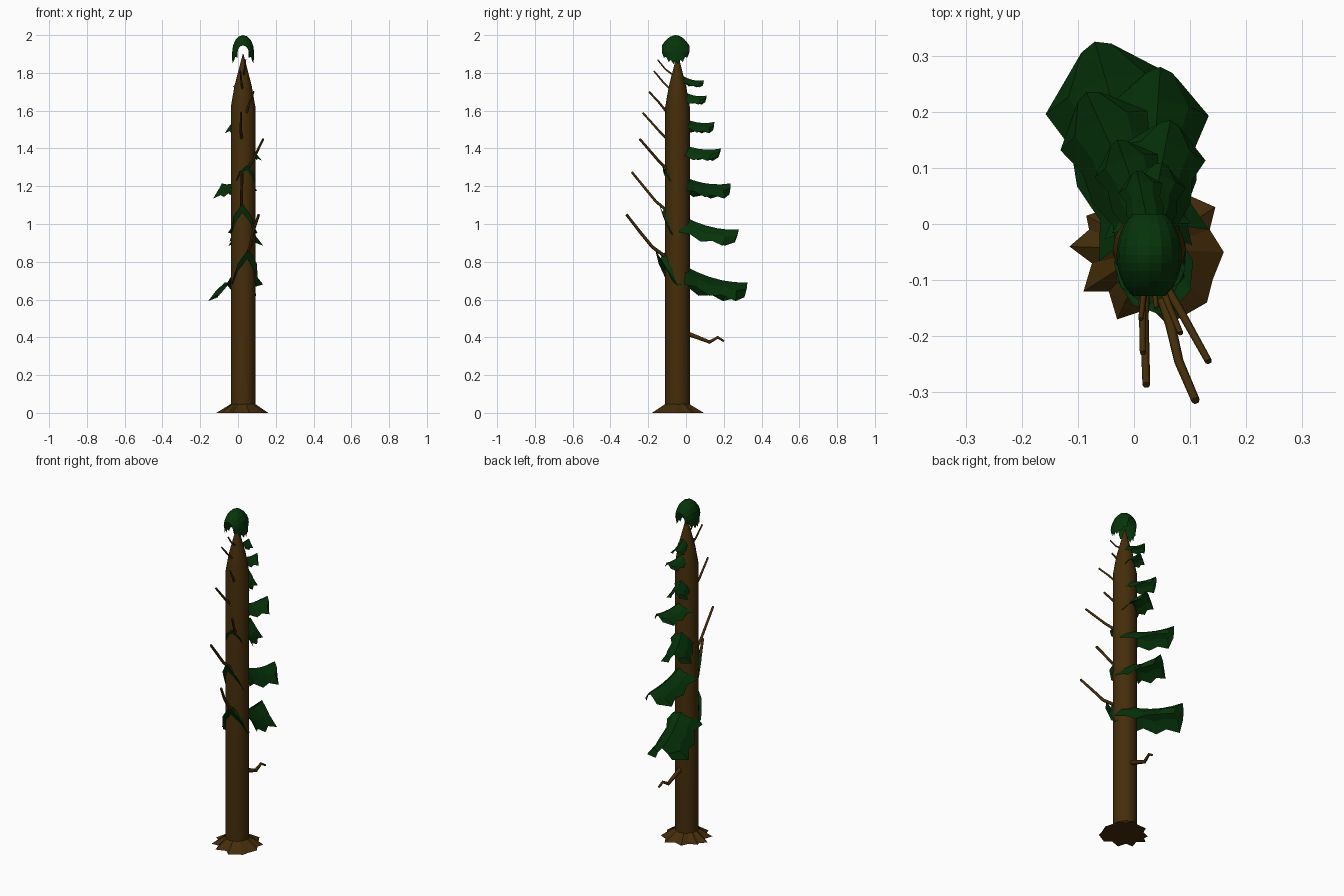
import bpy
import bmesh
import math
from mathutils import Vector

cube = bpy.data.objects.get("Cube")
if cube:
    bpy.data.objects.remove(cube)


def material(name, color):
    m = bpy.data.materials.new(name)
    m.use_nodes = True
    m.diffuse_color = color
    m.node_tree.nodes["Principled BSDF"].inputs["Base Color"].default_value = color
    return m


BARK = material("dark bark", (0.058, 0.026, 0.003, 1))
NEEDLE = material("dark needle green", (0.002, 0.034, 0.003, 1))
AXIS = Vector((0.027, -0.045, 0))


def make_object(name, rows, mat, closed=False, smooth=False):
    """Skin a list of equal-length point rows into a surface."""
    bm = bmesh.new()
    grid = [[bm.verts.new(p) for p in row] for row in rows]
    count = len(rows[0])
    for a, b in zip(grid, grid[1:]):
        for i in range(count if closed else count - 1):
            j = (i + 1) % count
            bm.faces.new((a[i], a[j], b[j], b[i]))
    bmesh.ops.remove_doubles(bm, verts=bm.verts, dist=0.0005)
    bmesh.ops.recalc_face_normals(bm, faces=bm.faces)
    mesh = bpy.data.meshes.new(name)
    bm.to_mesh(mesh)
    bm.free()
    mesh.materials.append(mat)
    obj = bpy.data.objects.new(name, mesh)
    bpy.context.collection.objects.link(obj)
    if smooth:
        bpy.ops.object.select_all(action='DESELECT')
        obj.select_set(True)
        bpy.context.view_layer.objects.active = obj
        bpy.ops.object.shade_smooth_by_angle(angle=math.radians(40))


def ring(radius, z, sides=16):
    return [AXIS + Vector((radius * math.cos(math.tau * i / sides),
                           radius * math.sin(math.tau * i / sides), z)) for i in range(sides)]


def twig(name, points, radius, taper=0.25):
    curve = bpy.data.curves.new(name, 'CURVE')
    curve.dimensions = '3D'
    curve.bevel_depth = radius
    curve.bevel_resolution = 1
    curve.use_fill_caps = True
    line = curve.splines.new('POLY')
    line.points.add(len(points) - 1)
    for i, p in enumerate(points):
        line.points[i].co = (*p, 1)
        line.points[i].radius = 1 - taper * i / (len(points) - 1)
    curve.materials.append(BARK)
    obj = bpy.data.objects.new(name, curve)
    bpy.context.collection.objects.link(obj)


def bough(name, start, tip, widths, half, drop, sweep, mid):
    """Tent of needles: a sagging ridge with ragged sides hanging from it."""
    start, tip = Vector(start), Vector(tip)
    along = tip - start
    along.z = 0
    along.normalize()
    side = Vector((along.y, -along.x, 0))
    rows = []
    last = len(widths) - 1
    for i, w in enumerate(widths):
        t = i / last
        ridge = start.lerp(tip, t) - Vector((0, 0, drop * t * (1 - t)))
        jag = 1 if i % 2 == 0 else 0.78
        row = []
        for u, out, back, down in ((-1, 1, 1, 1), (-1, mid, 0.4, 0.45), (0, 0, 0, 0),
                                   (1, mid, 0.4, 0.45), (1, 1, 1, 1)):
            row.append(ridge + side * u * out * w * half * jag
                       + along * sweep * back - Vector((0, 0, drop * down * jag)))
        rows.append(row)
    make_object(name, rows, NEEDLE)


# Trunk with a pointed top
make_object("trunk", [ring(0.065, 0), ring(0.065, 1.62), ring(0.046, 1.73), ring(0.002, 1.9)],
            BARK, closed=True, smooth=True)

# Ragged root flare, closed underneath
outline = [(0.16, -0.05), (0.135, -0.01), (0.145, 0.03), (0.1, 0.05), (0.075, 0.095), (0.03, 0.06),
           (-0.02, 0.075), (-0.04, 0.03), (-0.085, 0.015), (-0.08, -0.01), (-0.115, -0.04),
           (-0.075, -0.07), (-0.09, -0.12), (-0.045, -0.12), (-0.03, -0.17), (0.03, -0.15),
           (0.06, -0.18), (0.13, -0.14), (0.14, -0.1)]
rim = [Vector((x, y, 0)) for x, y in outline]
collar = []
for p in rim:
    d = (p - AXIS).normalized()
    collar.append(AXIS + d * 0.06 + Vector((0, 0, 0.05)))
make_object("root_flare", [collar, rim, [AXIS] * len(rim)], BARK, closed=True)

# Drooping boughs on the back: start z, tip, half width, drop
FAN = (0.85, 0.85, 0.85, 1.0, 1.0, 0.5)
boughs = [(0.78, (-0.07, 0.325, 0.69), 0.12, 0.1),
          (1.04, (0.047, 0.28, 0.97), 0.092, 0.085),
          (1.25, (-0.085, 0.235, 1.215), 0.085, 0.075),
          (1.42, (0.065, 0.185, 1.4), 0.075, 0.06),
          (1.56, (-0.03, 0.15, 1.54), 0.06, 0.055),
          (1.7, (0.05, 0.11, 1.68), 0.05, 0.045),
          (1.78, (0.005, 0.095, 1.76), 0.04, 0.035)]
for i, (z, tip, half, drop) in enumerate(boughs):
    bough(f"back_bough_{i + 1}", (0.027, -0.01, z), tip, FAN, half, drop, -0.25 * half, 0.6)

# Bare twigs on the front: base, bend, end
twigs = [((0.04, -0.1, 0.82), (0.065, -0.18, 0.88), (0.08, -0.245, 0.96), (0.11, -0.315, 1.05)),
         ((0.022, -0.1, 1.07), (0.018, -0.16, 1.12), (0.022, -0.287, 1.275)),
         ((0.05, -0.1, 1.29), (0.08, -0.15, 1.34), (0.133, -0.245, 1.45)),
         ((0.02, -0.1, 1.45), (0.015, -0.14, 1.49), (0.016, -0.23, 1.59)),
         ((0.045, -0.1, 1.59), (0.06, -0.14, 1.64), (0.083, -0.195, 1.7)),
         ((0.025, -0.08, 1.71), (0.018, -0.12, 1.75), (0.012, -0.17, 1.81)),
         ((0.03, -0.07, 1.79), (0.035, -0.11, 1.82), (0.04, -0.15, 1.87))]
for i, path in enumerate(twigs):
    twig(f"front_twig_{i + 1}", path, 0.01 - 0.0008 * i)

# Small needle collars hugging the trunk below the lower twigs
EVEN = (0.95, 1.15, 1.0)
collars = [((0.045, -0.115, 0.85), (0.057, -0.165, 0.87), 0.07, 0.18, -0.085),
           ((0.025, -0.11, 1.09), (0.022, -0.145, 1.11), 0.064, 0.16, -0.07),
           ((0.042, -0.108, 1.3), (0.045, -0.125, 1.31), 0.05, 0.08, -0.03)]
for i, (start, tip, half, drop, sweep) in enumerate(collars):
    bough(f"front_needles_{i + 1}", start, tip, EVEN, half, drop, sweep, 0.75)

# Broken twig low on the back
twig("broken_twig", [(0.027, -0.01, 0.425), (0.03, 0.04, 0.408), (0.03, 0.125, 0.375),
                     (0.035, 0.168, 0.4), (0.04, 0.2, 0.38)], 0.015, 0.6)

# Needle crown: a ragged arch straddling the trunk tip, open at both ends
arch = []
STEPS = 10
for i in range(STEPS + 1):
    s = 2 * i / STEPS - 1
    width = 0.058 * math.sqrt(1 - 0.75 * s * s)
    top = 2.0 - 0.055 * s * s
    hem = 1.845 + 0.035 * s * s + (0.018 if i % 2 else 0)
    spring = 1.91
    y = -0.055 + 0.073 * s
    row = [Vector((0.027 - width, y * 0.85 - 0.008, hem))]
    for k in range(9):
        a = math.pi * k / 8
        row.append(Vector((0.027 - width * math.cos(a), y, spring + (top - spring) * math.sin(a))))
    row.append(Vector((0.027 + width, y * 0.85 - 0.008, hem)))
    arch.append(row)
make_object("crown", arch, NEEDLE)
